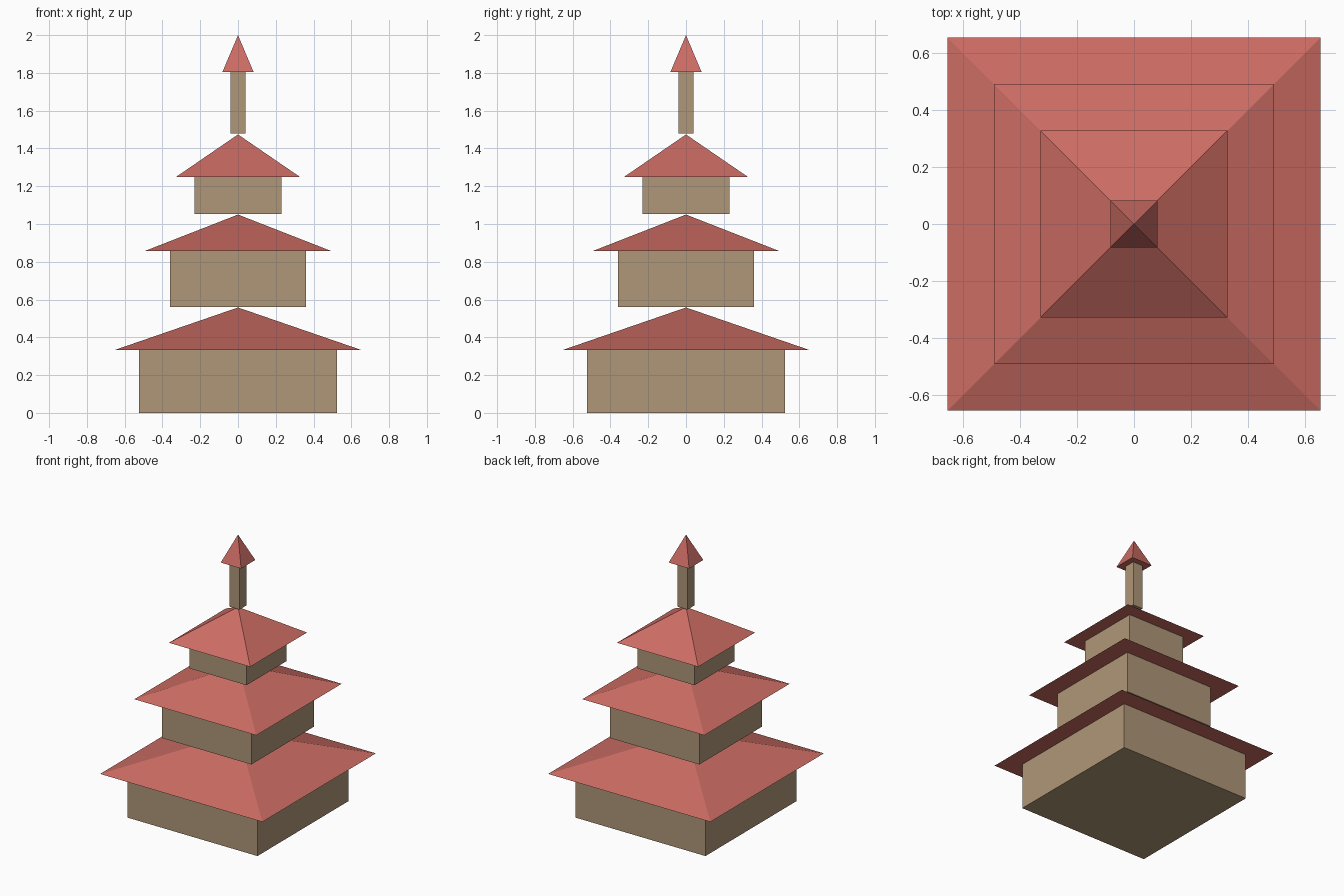
import bpy
import math

if "Cube" in bpy.data.objects:
    bpy.data.objects.remove(bpy.data.objects["Cube"])


def material(name, color):
    m = bpy.data.materials.new(name)
    m.diffuse_color = (*color, 1.0)
    m.use_nodes = True
    m.node_tree.nodes["Principled BSDF"].inputs["Base Color"].default_value = m.diffuse_color
    return m


WALL = material("tan_wall", (0.43, 0.31, 0.19))
ROOF = material("red_roof", (0.60, 0.15, 0.125))


def box(name, half, z0, z1):
    bpy.ops.mesh.primitive_cube_add(size=1, location=(0, 0, (z0 + z1) / 2))
    ob = bpy.context.object
    ob.name = name
    ob.scale = (2 * half, 2 * half, z1 - z0)
    bpy.ops.object.transform_apply(location=False, rotation=False, scale=True)
    ob.data.materials.append(WALL)


def pyramid(name, half, z0, z1):
    # four-sided cone turned so its sides face the axes
    bpy.ops.mesh.primitive_cone_add(vertices=4, radius1=half * math.sqrt(2), radius2=0,
                                    depth=z1 - z0, location=(0, 0, (z0 + z1) / 2),
                                    rotation=(0, 0, math.pi / 4))
    ob = bpy.context.object
    ob.name = name
    bpy.ops.object.transform_apply(location=False, rotation=True, scale=False)
    ob.data.materials.append(ROOF)


# tiers: name, wall half width, roof half width, floor, eave, apex
tiers = [
    ("lower", 0.523, 0.653, 0.0, 0.333, 0.558),
    ("middle", 0.359, 0.491, 0.56, 0.858, 1.05),
    ("upper", 0.23, 0.327, 1.053, 1.25, 1.474),
    ("spire", 0.04, 0.082, 1.48, 1.806, 2.0),
]
for name, wall, roof, floor, eave, apex in tiers:
    box(name + "_wall", wall, floor, eave)
    pyramid(name + "_roof", roof, eave, apex)
